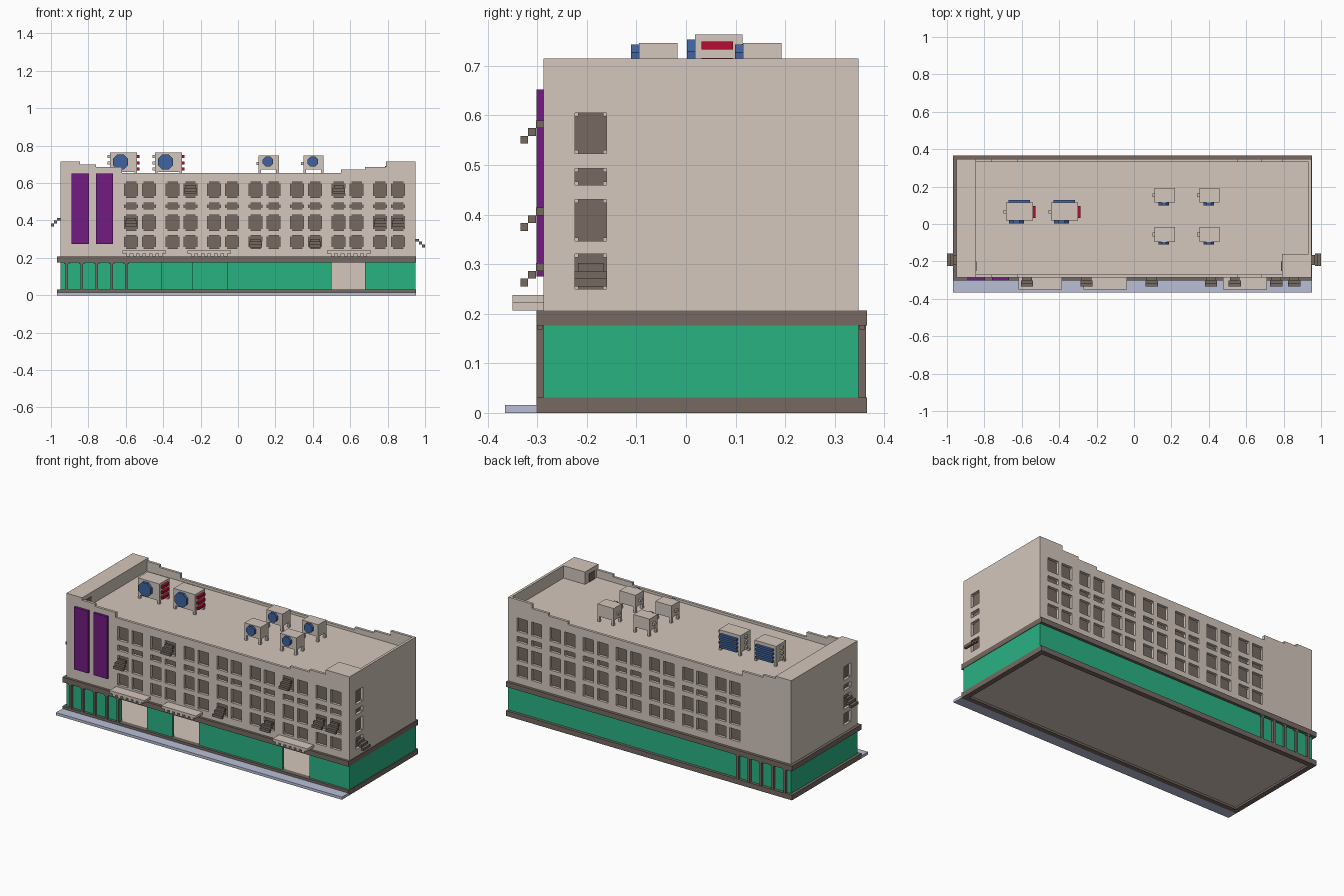
import bpy, bmesh, math
from mathutils import Matrix, Vector

if "Cube" in bpy.data.objects:
    bpy.data.objects.remove(bpy.data.objects["Cube"])


def material(name, rgb):
    m = bpy.data.materials.new(name)
    m.use_nodes = True
    m.diffuse_color = (*rgb, 1)
    m.node_tree.nodes["Principled BSDF"].inputs["Base Color"].default_value = (*rgb, 1)
    return m


STONE = material("beige stone", (0.655, 0.57, 0.505))
DARK = material("dark brown", (0.180, 0.142, 0.120))
GLASS = material("green glass", (0.022, 0.445, 0.225))
PURPLE = material("purple", (0.165, 0.012, 0.215))
BLUE = material("blue", (0.050, 0.125, 0.35))
RED = material("red", (0.47, 0.004, 0.03))
PAVE = material("grey blue paving", (0.48, 0.52, 0.67))


def finish(name, bm, *mats):
    me = bpy.data.meshes.new(name)
    bm.to_mesh(me)
    bm.free()
    for m in mats:
        me.materials.append(m)
    ob = bpy.data.objects.new(name, me)
    bpy.context.collection.objects.link(ob)


def add_box(bm, x0, x1, y0, y1, z0, z1):
    mat = Matrix.Translation(((x0 + x1) / 2, (y0 + y1) / 2, (z0 + z1) / 2)) \
        @ Matrix.Diagonal((x1 - x0, y1 - y0, z1 - z0, 1))
    bmesh.ops.create_cube(bm, size=1, matrix=mat)


def boxes(name, mat, items):
    bm = bmesh.new()
    for b in items:
        add_box(bm, *b)
    finish(name, bm, mat)


X0, X1, Y0, Y1 = -0.95, 0.95, -0.287, 0.348   # upper walls
V = 0.0157                                    # small block size
BASE, ROOF = 0.207, 0.64
ROWS = [(0.25, 0.32), (0.347, 0.43), (0.46, 0.493), (0.523, 0.605)]
COLS = [-0.572 + 0.222 * i + d for i in range(7) for d in (0, 0.096)]


# Walls with recessed windows that keep tiny stone corners
def facade(name, point, outward, u0, u1, centres, width):
    bm = bmesh.new()
    n = Vector(outward)
    us = [u0] + [c + s * width / 2 for c in centres for s in (-1, 1)] + [u1]
    zs = [BASE] + [z for r in ROWS for z in r] + [ROOF]
    grid = [[bm.verts.new(point(u, z)) for z in zs] for u in us]
    panes = []
    for i in range(len(us) - 1):
        for j in range(len(zs) - 1):
            f = bm.faces.new((grid[i][j], grid[i + 1][j], grid[i + 1][j + 1], grid[i][j + 1]))
            f.normal_update()
            if f.normal.dot(n) < 0:
                f.normal_flip()
            if i % 2 and j % 2:
                panes.append(f)
    bm.normal_update()
    bmesh.ops.inset_individual(bm, faces=panes, thickness=0.0, depth=-V)
    for f in panes:
        f.material_index = 1
    s = 0.007
    for c in centres:
        for lo, hi in ROWS:
            for u in (c - width / 2, c + width / 2 - s):
                for z in (lo, hi - s):
                    a = Vector(point(u, z)) - n * 0.008
                    b = Vector(point(u + s, z + s)) - n * V
                    add_box(bm, *[v for k in range(3) for v in sorted((a[k], b[k]))])
    finish(name, bm, STONE, DARK)


facade("front_wall", lambda u, z: (u, Y0, z), (0, -1, 0), X0, X1, COLS, 0.07)
facade("back_wall", lambda u, z: (u, Y1, z), (0, 1, 0), X0, X1, COLS, 0.07)
facade("left_wall", lambda u, z: (X1, u, z), (1, 0, 0), Y0, Y1, [-0.192], 0.064)
facade("right_wall", lambda u, z: (X0, u, z), (-1, 0, 0), Y0, Y1, [-0.192], 0.064)

# Roof, stepped parapets and the two raised corner blocks
boxes("roof", STONE, [(X0 + 0.001, X1 - 0.001, Y0 + 0.001, Y1 - 0.001, ROOF - 0.01, ROOF)])
steps = [(-0.845, -0.76, 0.70), (-0.76, -0.62, 0.685), (-0.62, 0.55, 0.655),
         (0.55, 0.68, 0.672), (0.68, 0.79, 0.687), (0.79, X1 - V, 0.715)]
boxes("parapet", STONE, [(a, b, y, y + V, ROOF, h) for a, b, h in steps for y in (Y0, Y1 - V)]
      + [(X1 - V, X1, Y0, Y1, ROOF, 0.715)])
boxes("roof_blocks", STONE, [(X0, -0.845, Y0, Y1, ROOF, 0.715),
                             (0.79, X1 - V, Y0 + V, -0.16, ROOF, 0.715)])
boxes("roof_doors", DARK, [(-0.845, -0.842, -0.25, -0.20, ROOF, 0.69),
                           (0.787, 0.79, -0.25, -0.20, ROOF, 0.69)])

# Ground floor: plinth rim around a stone floor, cornice, hollow glazed shop
PX0, PX1, PY0, PY1, RIM = -0.967, 0.953, -0.302, 0.365, 0.031
boxes("plinth_rim", DARK, [(PX0, PX1, PY0, PY0 + RIM, 0, 0.031),
                           (PX0, PX1, PY1 - RIM, PY1, 0, 0.031),
                           (PX0, PX0 + RIM, PY0 + RIM, PY1 - RIM, 0, 0.031),
                           (PX1 - RIM, PX1, PY0 + RIM, PY1 - RIM, 0, 0.031)])
boxes("shop_floor", STONE, [(PX0 + RIM, PX1 - RIM, PY0 + RIM, PY1 - RIM, 0.012, 0.031)])
boxes("cornice_band", DARK, [(PX0, PX1, PY0, PY1, 0.176, BASE)])
boxes("shop_glazing", GLASS,
      [(a, b, Y0, Y0 + V, 0.031, 0.176) for a, b in
       ((X0, -0.59), (-0.41, -0.24), (-0.06, 0.50), (0.68, X1))]
      + [(X0, X1, Y1 - V, Y1, 0.031, 0.176)]
      + [(x, x + V, Y0 + V, Y1 - V, 0.031, 0.176) for x in (X0, X1 - V)])
boxes("inner_partition", STONE, [(0.45, 0.72, 0.10, 0.115, 0.031, 0.176)])
columns = []
for x in (-0.915, -0.835, -0.755, -0.675, -0.598):
    for y in (PY0, Y1):
        columns.append((x - 0.007, x + 0.007, y, y + 0.015, 0.031, 0.176))
        columns.append((x - 0.014, x + 0.014, y + 0.002, y + 0.013, 0.168, 0.176))
boxes("columns", DARK, columns)
boxes("pavement", PAVE, [(PX0, PX1, -0.365, PY0, 0, 0.016)])

# Entrance canopies with toothed undersides
canopies = []
for a, b in ((-0.617, -0.385), (-0.27, -0.037), (0.477, 0.71)):
    canopies.append((a, b, -0.35, Y0, 0.222, 0.238))
    for k in range(6):
        x = a + 0.02 + k * (b - a - 0.06) / 5
        canopies.append((x, x + 0.02, -0.35, Y0, BASE, 0.222))
boxes("canopies", STONE, canopies)

# Purple banners
boxes("banners", PURPLE, [(a, a + 0.092, -0.302, Y0, 0.275, 0.652) for a in (-0.889, -0.76)])


# Stepped window awnings
def awning_steps(row):
    z = ROWS[row][0] + (0.005 if row == 0 else 0.02)
    return [(j, z + V * (2 - j), (0.052, 0.066, 0.066)[j] / 2) for j in range(3)]


awnings = []
for col, row in ((0, 1), (3, 3), (6, 0), (9, 0), (10, 3), (12, 1), (13, 1)):
    for j, z, w in awning_steps(row):
        c = COLS[col]
        awnings.append((c - w, c + w, Y0 - V * (j + 1), Y0 - V * j, z, z + V))
S = 0.05 / 3
for side, row in ((1, 0), (-1, 1)):
    for j, z, w in awning_steps(row):
        a, b = sorted((side * (0.95 + S * j), side * (0.95 + S * (j + 1))))
        awnings.append((a, b, -0.192 - w, -0.192 + w, z, z + V))
boxes("awnings", DARK, awnings)


# Roof cooling units
def cooler(name, x0, x1, y0, y1, top, bottom, fan_x, fan_z, fan_r, rows):
    parts = [(x0, x1, y0, y1, bottom, top)]
    parts += [(x, x + 0.014, y, y + 0.014, ROOF, bottom)
              for x in (x0, x1 - 0.014) for y in (y0, y1 - 0.014)]
    ym = (y0 + y1) / 2
    parts += [(x0 - 0.012, x0, ym - 0.01, ym + 0.01, z - 0.008, z + 0.008) for z in rows]
    boxes(name + "_casing", STONE, parts)
    bm = bmesh.new()
    mat = Matrix.Translation((fan_x, y0 - V / 2, fan_z)) \
        @ Matrix.Rotation(math.pi / 2, 4, 'X') @ Matrix.Rotation(math.pi / 8, 4, 'Z')
    bmesh.ops.create_cone(bm, cap_ends=True, segments=8, radius1=fan_r, radius2=fan_r,
                          depth=V, matrix=mat)
    finish(name + "_fan", bm, BLUE)


PIPES = (0.675, 0.708, 0.741)
for i, x in enumerate((-0.685, -0.445)):
    name = f"large_cooler_{i + 1}"
    cooler(name, x, x + 0.145, 0.018, 0.114, 0.763, 0.66, x + 0.057, 0.712, 0.044, PIPES)
    boxes(name + "_pipes", RED, [(x + 0.145, x + 0.159, 0.031, 0.095, z - V / 2, z + V / 2)
                                 for z in PIPES])
    boxes(name + "_slats", BLUE, [(x + 0.015, x + 0.13, 0.114, 0.129, z, z + 0.013)
                                  for z in (0.662, 0.685, 0.708, 0.731)])
for i, (x, y) in enumerate(((0.11, 0.115), (0.35, 0.115), (0.11, -0.095), (0.35, -0.095))):
    cooler(f"small_cooler_{i + 1}", x, x + 0.108, y, y + 0.078, 0.746, 0.672,
           x + 0.05, 0.715, 0.03, (0.705,))
